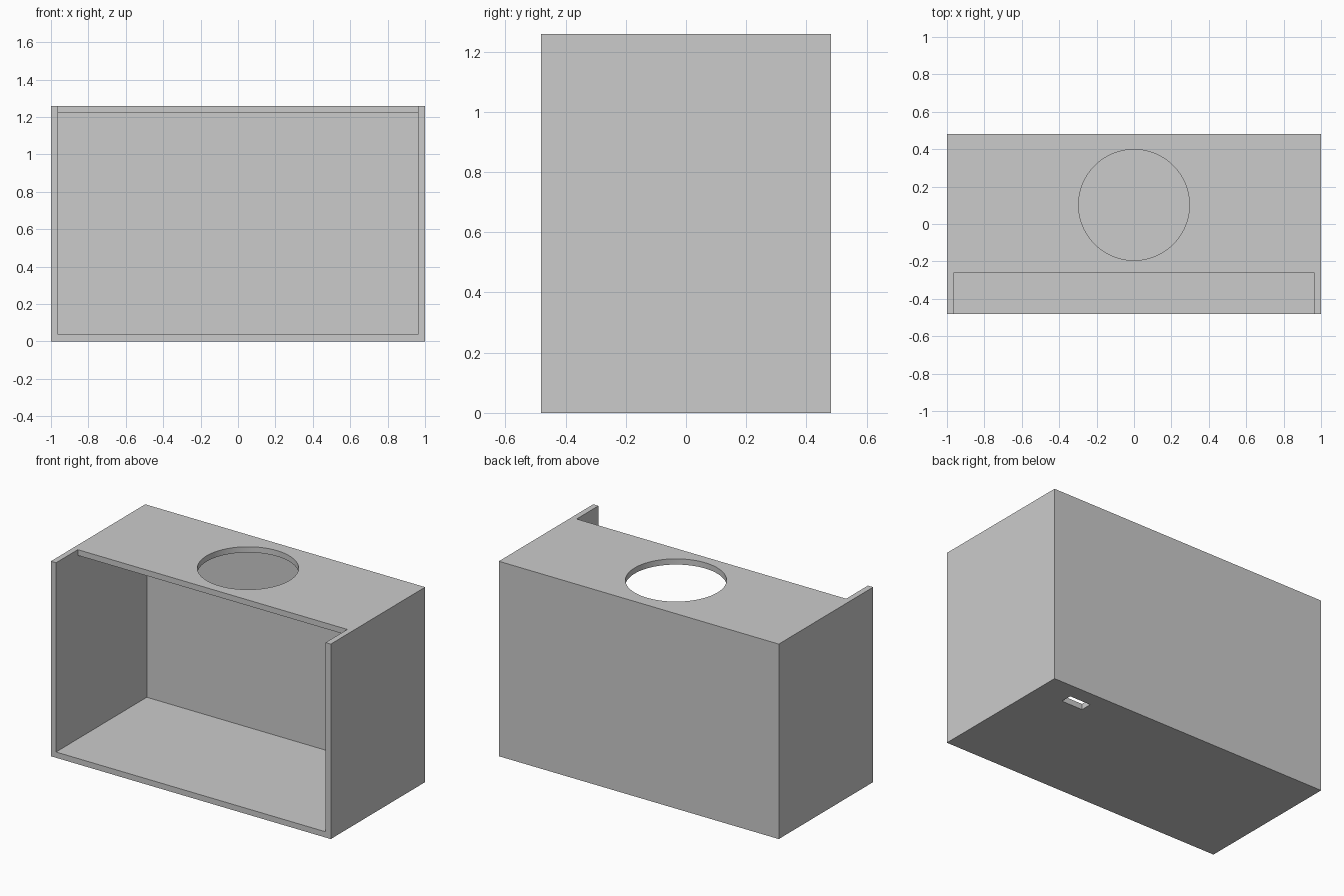
import bpy, bmesh, math
from mathutils import Matrix, Vector

cube = bpy.data.objects.get("Cube")
if cube:
    bpy.data.objects.remove(cube, do_unlink=True)

T = 1 / 27                            # wall thickness
W, D, H = 54 * T, 26 * T, 34 * T      # outer size
FRONT, BACK = -D / 2, D / 2
LID_FRONT = BACK - 20 * T             # front edge of the top panel

grey = bpy.data.materials.new("plain grey")
grey.use_nodes = True
grey.diffuse_color = (0.6, 0.6, 0.6, 1)
grey.node_tree.nodes["Principled BSDF"].inputs["Base Color"].default_value = (0.6, 0.6, 0.6, 1)


def add_object(name, bm):
    bmesh.ops.recalc_face_normals(bm, faces=bm.faces)
    mesh = bpy.data.meshes.new(name)
    bm.to_mesh(mesh)
    bm.free()
    obj = bpy.data.objects.new(name, mesh)
    bpy.context.scene.collection.objects.link(obj)
    return obj


def box(name, low, high):
    low, high = Vector(low), Vector(high)
    bm = bmesh.new()
    bmesh.ops.create_cube(bm, size=1, matrix=Matrix.Translation((low + high) / 2)
                          @ Matrix.Diagonal((*(high - low), 1)))
    return add_object(name, bm)


def side_profile(name, points, half_width):
    """Extrude a (y, z) outline across x."""
    bm = bmesh.new()
    face = bm.faces.new([bm.verts.new((-half_width, y, z)) for y, z in points])
    ext = bmesh.ops.extrude_face_region(bm, geom=[face])["geom"]
    verts = [v for v in ext if isinstance(v, bmesh.types.BMVert)]
    bmesh.ops.translate(bm, verts=verts, vec=(2 * half_width, 0, 0))
    return add_object(name, bm)


def cylinder(name, radius, depth, centre):
    bm = bmesh.new()
    bmesh.ops.create_cone(bm, cap_ends=True, segments=96, radius1=radius,
                          radius2=radius, depth=depth,
                          matrix=Matrix.Translation(centre))
    return add_object(name, bm)


# Outer block
cabinet = box("cabinet", (-W / 2, FRONT, 0), (W / 2, BACK, H))
cabinet.data.materials.append(grey)

# Open front and the notch in front of the top panel
cavity = side_profile("cavity_cutter", [
    (FRONT - 0.1, T), (BACK - T, T), (BACK - T, H - T),
    (LID_FRONT, H - T), (LID_FRONT, H + 0.1), (FRONT - 0.1, H + 0.1)], W / 2 - T)

# Round opening in the top and small slot in the floor
round_hole = cylinder("round_hole_cutter", 8 * T, 4 * T, (0, 0.102, H))
slot = box("slot_cutter", (0.65, 0.31, -T), (0.8, 0.383, 2 * T))

cutters = [cavity, round_hole, slot]
for cutter in cutters:
    cutter.hide_render = True
    cutter.data.materials.append(grey)
    mod = cabinet.modifiers.new(cutter.name, 'BOOLEAN')
    mod.operation, mod.solver, mod.object = 'DIFFERENCE', 'EXACT', cutter

# Bake the cuts and drop the cutters
bpy.context.view_layer.update()
result = bpy.data.meshes.new_from_object(
    cabinet.evaluated_get(bpy.context.evaluated_depsgraph_get()))
cabinet.modifiers.clear()
cabinet.data = result
for cutter in cutters:
    bpy.data.objects.remove(cutter, do_unlink=True)

# Smooth the hole rim, keep the panel edges sharp
for obj in bpy.context.selected_objects:
    obj.select_set(False)
bpy.context.view_layer.objects.active = cabinet
cabinet.select_set(True)
bpy.ops.object.shade_smooth_by_angle(angle=math.radians(30))
